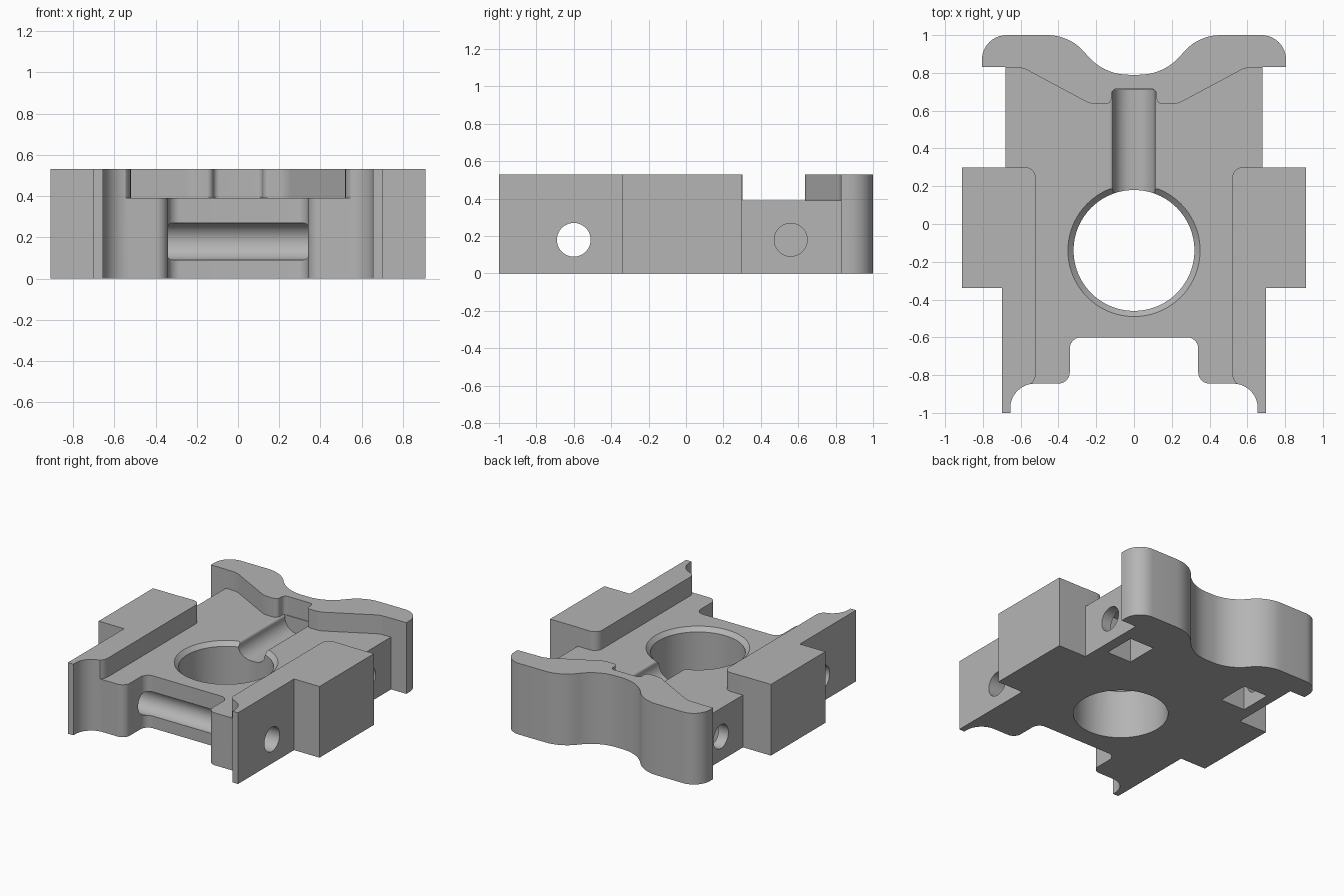
import bpy, bmesh, math
from mathutils import Vector, Matrix

cube = bpy.data.objects.get("Cube")
if cube:
    bpy.data.objects.remove(cube, do_unlink=True)

TOP, FLOOR = 0.53, 0.39

grey = bpy.data.materials.new("machined_grey")
grey.use_nodes = True
colour = (0.46, 0.46, 0.46, 1)
grey.diffuse_color = colour
grey.node_tree.nodes["Principled BSDF"].inputs["Base Color"].default_value = colour


def rounded(path, steps=10):
    """Turn (x, y, radius) corners into points with tangent arcs."""
    out = []
    for i, (x, y, r) in enumerate(path):
        p = Vector((x, y))
        if r == 0:
            out.append(p)
            continue
        a = (Vector(path[i - 1][:2]) - p).normalized()
        b = (Vector(path[i + 1][:2]) - p).normalized()
        half = a.angle(b) / 2
        centre = p + (a + b).normalized() * (r / math.sin(half))
        start = p + a * (r / math.tan(half)) - centre
        end = p + b * (r / math.tan(half)) - centre
        sweep = start.angle_signed(end)
        for k in range(steps + 1):
            out.append(centre + Matrix.Rotation(-sweep * k / steps, 2) @ start)
    return out


def mirrored(path):
    half = rounded(path)
    return half + [Vector((-p.x, p.y)) for p in reversed(half) if p.x > 0.0001]


def make(name, bm):
    bmesh.ops.recalc_face_normals(bm, faces=bm.faces)
    mesh = bpy.data.meshes.new(name)
    bm.to_mesh(mesh)
    bm.free()
    obj = bpy.data.objects.new(name, mesh)
    bpy.context.collection.objects.link(obj)
    mesh.materials.append(grey)
    return obj


def prism(name, points, low, high, along_y=False):
    bm = bmesh.new()
    place = (lambda p, d: (p.x, d, p.y)) if along_y else (lambda p, d: (p.x, p.y, d))
    face = bm.faces.new([bm.verts.new(place(p, low)) for p in points])
    moved = bmesh.ops.extrude_face_region(bm, geom=[face])["geom"]
    shift = Vector(place(Vector((0, 0)), high - low))
    bmesh.ops.translate(bm, vec=shift, verts=[v for v in moved if isinstance(v, bmesh.types.BMVert)])
    return make(name, bm)


def drum(name, r1, r2, depth, centre, sideways=False, sides=64):
    bm = bmesh.new()
    turn = Matrix.Rotation(math.pi / 2, 4, 'Y') if sideways else Matrix()
    bmesh.ops.create_cone(bm, cap_ends=True, segments=sides, radius1=r1, radius2=r2,
                          depth=depth, matrix=Matrix.Translation(centre) @ turn)
    return make(name, bm)


# Full-height body from its plan outline
body = prism("bracket_body", mirrored([
    (0, 0.79, 0), (0.165, 0.79, 0.29), (0.335, 1, 0.26), (0.805, 1, 0.13), (0.805, 0.83, 0),
    (0.68, 0.83, 0), (0.68, 0.3, 0), (0.91, 0.3, 0), (0.91, -0.34, 0), (0.7, -0.34, 0),
    (0.7, -1, 0), (0.655, -1, 0), (0.655, -0.845, 0.13), (0.34, -0.845, 0.06),
    (0.34, -0.6, 0.06), (0, -0.6, 0)]), 0, TOP)

# Lowered floor between the side rails and the rear ridge
cutters = [prism("floor_cutter", mirrored([
    (0, 0.715, 0), (0.12, 0.715, 0.03), (0.12, 0.635, 0.03), (0.23, 0.635, 0.12),
    (0.59, 0.828, 0.12), (0.69, 0.828, 0), (0.69, 0.302, 0), (0.52, 0.302, 0.06),
    (0.52, -0.83, 0.08), (0.62, -0.9, 0), (0.62, -1.1, 0), (0, -1.1, 0)]), FLOOR, 0.7)]

# Central bore with a chamfered rim, and the channel leading to it
cutters.append(drum("bore_cutter", 0.32, 0.32, 2, (0, -0.14, 0), sides=96))
cutters.append(drum("rim_cutter", 0.3, 0.4, 0.1, (0, -0.14, FLOOR), sides=96))
cutters.append(prism("channel_cutter", mirrored([
    (0, 0.275, 0), (0.11, 0.275, 0.095), (0.11, FLOOR, 0.018), (0.14, FLOOR, 0),
    (0.14, FLOOR + 0.002, 0), (0, FLOOR + 0.002, 0)]), -0.14, 0.71, along_y=True))

# Cross hole at the front, blind side holes and underside pockets at the rear
cutters.append(drum("cross_hole_cutter", 0.09, 0.09, 2, (0, -0.6, 0.18), True))
for s in (-1, 1):
    cutters.append(drum("side_hole_cutter", 0.088, 0.088, 0.4, (s * 0.6, 0.56, 0.18), True))
    corners = [Vector((s * 0.5 + dx, 0.56 + dy))
               for dx, dy in ((-0.1, -0.12), (0.1, -0.12), (0.1, 0.12), (-0.1, 0.12))]
    cutters.append(prism("pocket_cutter", corners, -0.1, 0.29))

for c in cutters:
    c.hide_render = True
    mod = body.modifiers.new(c.name, 'BOOLEAN')
    mod.operation, mod.solver, mod.object = 'DIFFERENCE', 'EXACT', c

# Bake the cuts and drop the cutters
bpy.context.view_layer.update()
graph = bpy.context.evaluated_depsgraph_get()
mesh = bpy.data.meshes.new_from_object(body.evaluated_get(graph))
body.modifiers.clear()
body.data = mesh
for c in cutters:
    bpy.data.objects.remove(c, do_unlink=True)

bpy.ops.object.select_all(action='DESELECT')
body.select_set(True)
bpy.context.view_layer.objects.active = body
bpy.ops.object.shade_smooth_by_angle(angle=math.radians(30))
